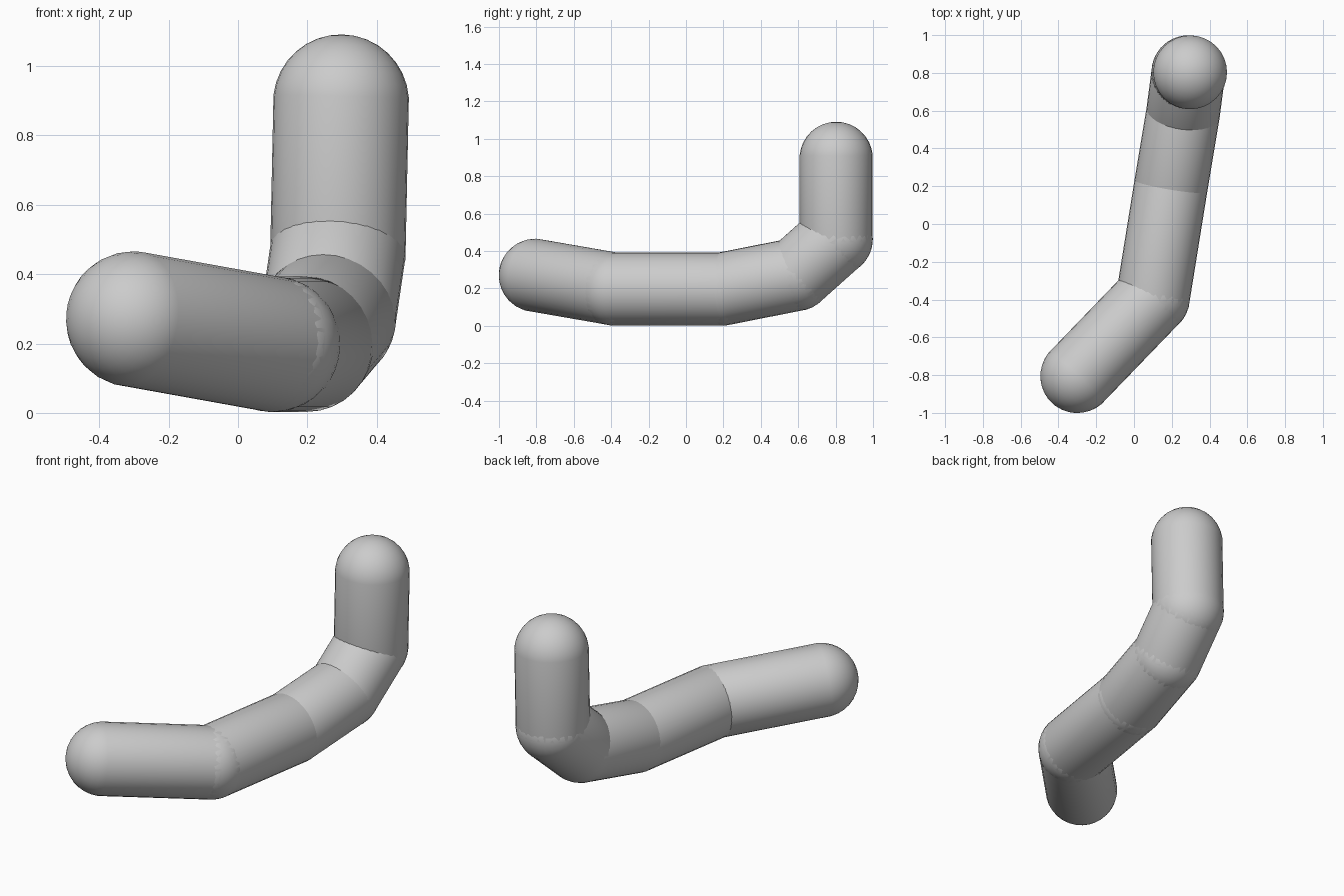
import bpy
import bmesh
from mathutils import Vector, Matrix

cube = bpy.data.objects.get("Cube")
if cube:
    bpy.data.objects.remove(cube, do_unlink=True)

RADIUS = 0.196

# Single plain grey material
grey = bpy.data.materials.new("plain_grey")
grey.use_nodes = True
colour = (0.6, 0.6, 0.6, 1.0)
grey.diffuse_color = colour
grey.node_tree.nodes["Principled BSDF"].inputs["Base Color"].default_value = colour


def capsule(name, start, end):
    """Round-ended tube: a sphere whose middle band is stretched along the segment."""
    start, end = Vector(start), Vector(end)
    axis = end - start
    bm = bmesh.new()
    bmesh.ops.create_uvsphere(bm, u_segments=32, v_segments=17, radius=RADIUS)
    upper = [v for v in bm.verts if v.co.z > 0]
    bmesh.ops.translate(bm, verts=upper, vec=(0, 0, axis.length))
    turn = axis.to_track_quat('Z', 'Y').to_matrix().to_4x4()
    bm.transform(Matrix.Translation(start) @ turn)
    mesh = bpy.data.meshes.new(name)
    bm.to_mesh(mesh)
    bm.free()
    mesh.materials.append(grey)
    mesh.shade_smooth()
    obj = bpy.data.objects.new(name, mesh)
    bpy.context.collection.objects.link(obj)


# Centre line of the bent tube, from the front tip to the upright end
joints = [
    (-0.30, -0.805, 0.27),
    (0.10, -0.39, 0.198),
    (0.195, 0.20, 0.198),
    (0.26, 0.59, 0.275),
    (0.288, 0.803, 0.465),
    (0.297, 0.803, 0.895),
]
names = ["front_tube", "lower_tube", "rising_tube", "elbow_tube", "upright_tube"]
for name, start, end in zip(names, joints, joints[1:]):
    capsule(name, start, end)
